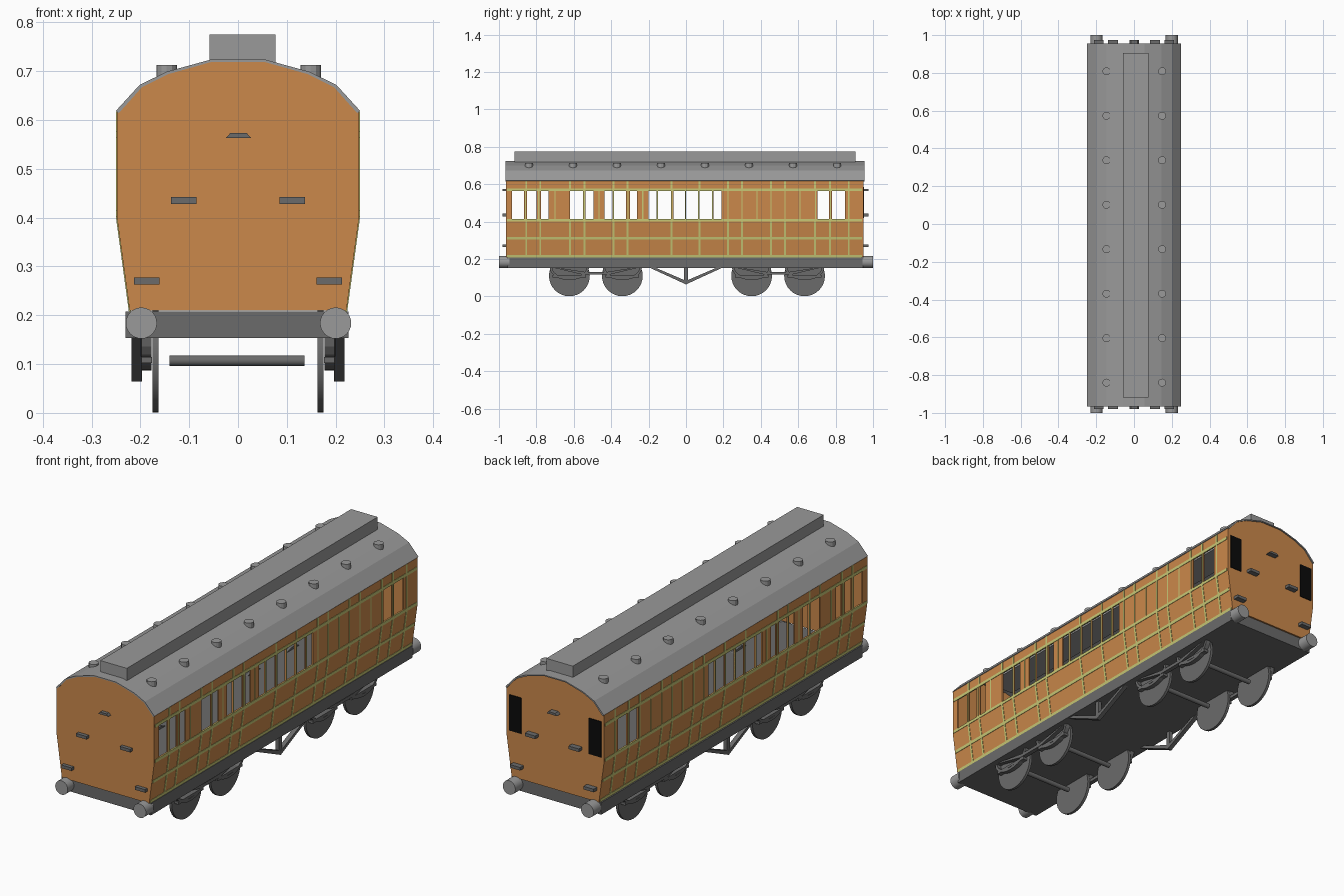
import bpy, bmesh, math
from mathutils import Matrix, Vector

cube = bpy.data.objects.get("Cube")
if cube:
    bpy.data.objects.remove(cube, do_unlink=True)


def material(name, r, g, b):
    m = bpy.data.materials.new(name)
    m.use_nodes = True
    m.diffuse_color = (r, g, b, 1)
    m.node_tree.nodes["Principled BSDF"].inputs["Base Color"].default_value = (r, g, b, 1)
    return m


TEAK = material("teak_orange", 0.60, 0.25, 0.07)
LINING = material("lining_yellow", 0.58, 0.58, 0.18)
GREY = material("roof_grey", 0.32, 0.32, 0.32)
DARK = material("chassis_grey", 0.145, 0.145, 0.145)
BLACK = material("black", 0.003, 0.003, 0.003)


def make(name, bm, mat):
    bmesh.ops.recalc_face_normals(bm, faces=bm.faces)
    mesh = bpy.data.meshes.new(name)
    bm.to_mesh(mesh)
    bm.free()
    mesh.materials.append(mat)
    ob = bpy.data.objects.new(name, mesh)
    bpy.context.collection.objects.link(ob)
    return ob


def prism(name, pts, a, b, mat, axis="y"):
    """Extrude an (x, z) outline along y, or a (y, z) outline along x."""
    bm = bmesh.new()
    at = (lambda p: (p[0], a, p[1])) if axis == "y" else (lambda p: (a, p[0], p[1]))
    face = bm.faces.new([bm.verts.new(at(p)) for p in pts])
    out = bmesh.ops.extrude_face_region(bm, geom=[face])["geom"]
    move = Vector((0, b - a, 0)) if axis == "y" else Vector((b - a, 0, 0))
    bmesh.ops.translate(bm, vec=move, verts=[v for v in out if isinstance(v, bmesh.types.BMVert)])
    return make(name, bm, mat)


def box(name, x0, x1, y0, y1, z0, z1, mat):
    return prism(name, [(x0, z0), (x1, z0), (x1, z1), (x0, z1)], y0, y1, mat)


def cylinder(name, centre, radius, depth, axis, mat, sides=24):
    bm = bmesh.new()
    turn = {"x": Matrix.Rotation(math.pi / 2, 4, "Y"),
            "y": Matrix.Rotation(math.pi / 2, 4, "X"), "z": Matrix()}[axis]
    bmesh.ops.create_cone(bm, cap_ends=True, segments=sides, radius1=radius, radius2=radius,
                          depth=depth, matrix=Matrix.Translation(centre) @ turn)
    ob = make(name, bm, mat)
    if sides > 12:
        bpy.context.view_layer.objects.active = ob
        ob.select_set(True)
        bpy.ops.object.shade_smooth_by_angle()
        ob.select_set(False)
    return ob


FRONT, BACK = -0.957, 0.942
SILL, WAIST, WIN0, WIN1, EAVE = 0.21, 0.40, 0.415, 0.565, 0.617


def wall_x(z):
    return 0.248 - 0.026 * max(0, (WAIST - z) / (WAIST - SILL))


# Window openings as (start, end) along the side
WINDOWS = [(-0.93, -0.865), (-0.85, -0.80), (-0.775, -0.735), (-0.62, -0.55),
           (-0.538, -0.495), (-0.435, -0.392), (-0.384, -0.32), (-0.30, -0.263),
           (-0.20, -0.158), (-0.15, -0.08), (-0.068, -0.006), (0.0, 0.063),
           (0.073, 0.138), (0.147, 0.19), (0.704, 0.765), (0.78, 0.85)]
PANELS = [-0.854, -0.779, -0.62, -0.543, -0.388, -0.313, -0.078, 0.072, 0.225,
          0.30, 0.455, 0.53, 0.69, 0.77, 0.87]

# Side walls with open windows, lined with raised yellow beading
for sign, side in ((1, "left"), (-1, "right")):
    bm = bmesh.new()
    ys = [FRONT] + [y for w in WINDOWS for y in w] + [BACK]
    zs = [SILL, WAIST, WIN0, WIN1, EAVE]
    grid = [[bm.verts.new((sign * wall_x(z), y, z)) for z in zs] for y in ys]
    for i in range(len(ys) - 1):
        for j in range(len(zs) - 1):
            if zs[j] == WIN0 and i % 2 == 1:
                continue
            f = bm.faces.new([grid[i][j], grid[i + 1][j], grid[i + 1][j + 1], grid[i][j + 1]])
            f.normal_update()
            if f.normal.x * sign < 0:
                f.normal_flip()
    bmesh.ops.solidify(bm, geom=bm.faces[:], thickness=0.006)
    make(side + "_wall", bm, TEAK)

    def beading(name, levels, y0, y1):
        outer = [(sign * (wall_x(z) + 0.002), z) for z in levels]
        inner = [(sign * (wall_x(z) - 0.003), z) for z in reversed(levels)]
        prism(side + name, outer + inner, y0, y1, LINING)

    for z in (0.215, 0.31, 0.408, 0.57):
        beading("_rail_beading", [z - 0.007, z + 0.007], FRONT, BACK)
    for y in PANELS:
        beading("_lower_beading", [SILL, WAIST, WIN0], y - 0.005, y + 0.005)
        beading("_upper_beading", [WIN1, EAVE], y - 0.005, y + 0.005)
    # Thin beading on the window posts and the blank upper panels
    ends = [w[1] for w in WINDOWS] + [0.69]
    posts = [(a[1] + b[0]) / 2 for a, b in zip(WINDOWS, WINDOWS[1:]) if b[0] - a[1] < 0.08]
    posts += [-0.70, 0.225, 0.30, 0.38, 0.455, 0.53, 0.61, 0.692, 0.87]
    for y in posts:
        beading("_post_beading", [WIN0, WIN1], y - 0.003, y + 0.003)

# End walls
half = [(0.222, SILL), (0.248, WAIST), (0.248, EAVE), (0.20, 0.67), (0.145, 0.697), (0.055, 0.722)]
outline = half + [(-x, z) for x, z in reversed(half)]
prism("front_end_wall", outline, FRONT - 0.006, FRONT + 0.003, TEAK)
prism("back_end_wall", outline, BACK - 0.003, BACK + 0.008, TEAK)

# Roof shell, clerestory and ventilators
arch = outline[2:-2]
shell = [(x * 1.008, z + 0.002) for x, z in arch] + [(x * 0.985, z - 0.003) for x, z in reversed(arch)]
prism("roof", shell, -0.965, 0.955, GREY)
box("clerestory", -0.058, 0.077, -0.918, 0.905, 0.705, 0.775, GREY)
for i in range(8):
    y = -0.84 + i * 0.2355
    for x in (-0.146, 0.149):
        cylinder("roof_ventilator", (x, y, 0.69), 0.021, 0.045, "z", GREY, 12)

# Chassis and buffers
box("chassis", -0.23, 0.226, -0.955, 0.945, 0.153, 0.208, DARK)
for sign in (1, -1):
    for x in (-0.198, 0.2):
        cylinder("buffer", (x, sign * 0.972, 0.184), 0.032, 0.056, "y", GREY)

# Steps and lamp bracket on both ends
for y0, y1 in ((-0.98, -0.96), (0.945, 0.975)):
    for x, z in ((0.111, 0.435), (0.187, 0.27)):
        for s in (1, -1):
            box("end_step", s * x - 0.026, s * x + 0.026, y0, y1, z - 0.007, z + 0.007, DARK)
    prism("lamp_bracket", [(-0.025, 0.563), (0.027, 0.563), (0.018, 0.573), (-0.016, 0.573)],
          y0, y1, DARK)

# Black end windows at the back
for s in (1, -1):
    box("back_window", s * 0.172, s * 0.234, BACK + 0.005, BACK + 0.011, 0.42, 0.585, BLACK)


def arc(cy, cz, ry, rz, n=12):
    return [(cy + ry * math.cos(math.pi * k / n), cz - rz * math.sin(math.pi * k / n))
            for k in range(n + 1)]


# Bogies: wheels, axles, springs and side frames
for bogie in (-0.482, 0.4925):
    for y in (bogie - 0.1415, bogie + 0.1415):
        cylinder("axle", (-0.002, y, 0.107), 0.011, 0.276, "x", DARK, 16)
        for s in (1, -1):
            cylinder("wheel", (s * 0.169, y, 0.11), 0.109, 0.013, "x", DARK, 32)
            spring = arc(y, 0.153, 0.105, 0.066) + arc(y, 0.153, 0.092, 0.053)[::-1]
            prism("leaf_spring", spring, s * 0.177, s * 0.198, DARK, "x")
            box("axle_box", s * 0.176, s * 0.198, y - 0.09, y + 0.09, 0.102, 0.114, DARK)
    for s in (1, -1):
        bar = [(-0.235, 0.155), (-0.2, 0.153), (-0.06, 0.131), (0.06, 0.131), (0.2, 0.153),
               (0.235, 0.155), (0.07, 0.116), (-0.07, 0.116)]
        prism("bogie_frame", [(bogie + y, z) for y, z in bar], s * 0.18, s * 0.2, DARK, "x")

# Truss under the middle of each side
for s in (1, -1):
    vee = [(-0.2, 0.156), (-0.17, 0.156), (0, 0.083), (0.17, 0.156), (0.2, 0.156), (0, 0.064)]
    prism("truss_rod", vee, s * 0.197, s * 0.218, DARK, "x")
    box("truss_post", s * 0.199, s * 0.216, -0.01, 0.01, 0.072, 0.156, DARK)
